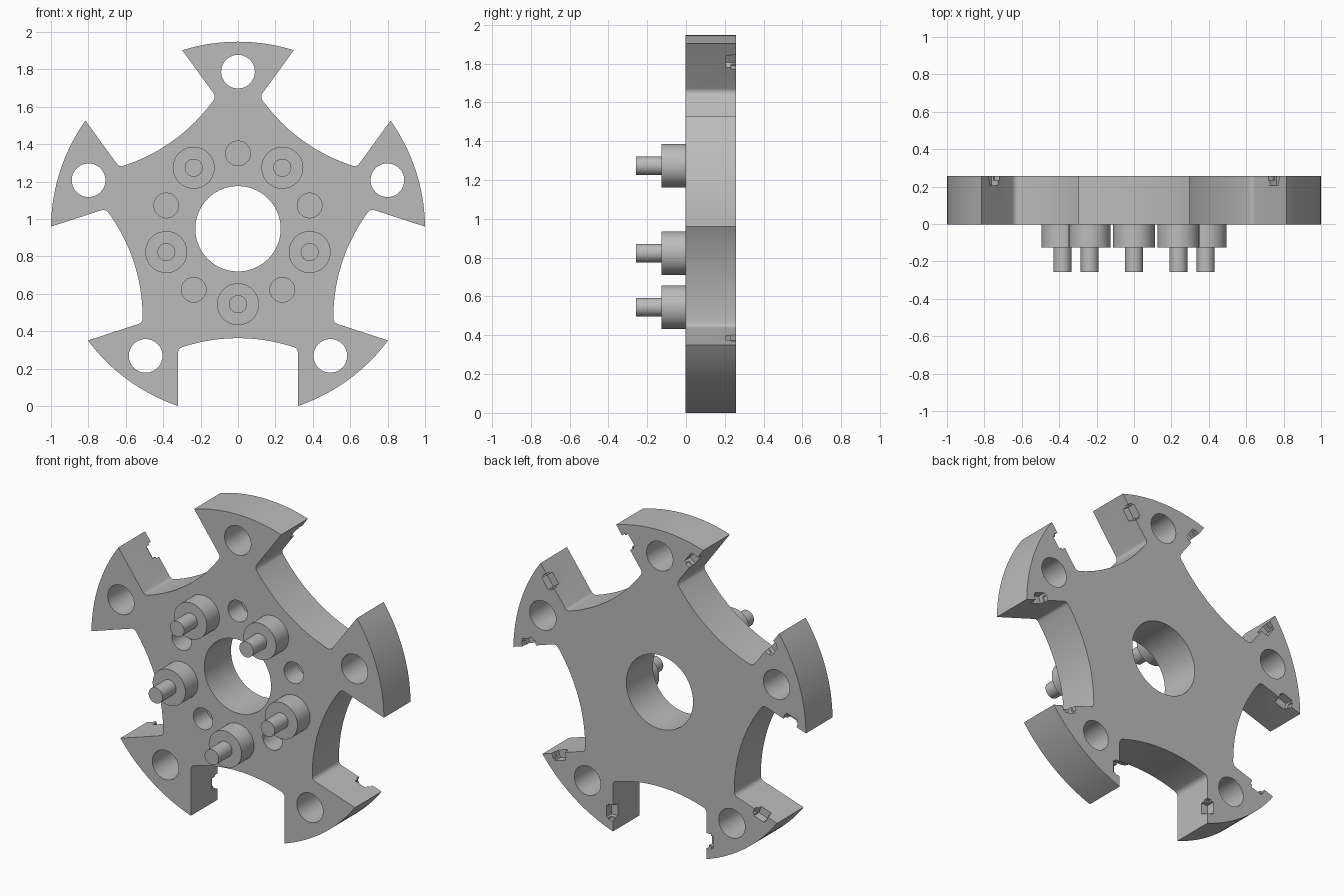
import bpy, bmesh
from math import sin, cos, tau, pi, radians, sqrt, asin, atan2
from mathutils import Matrix, Vector

if "Cube" in bpy.data.objects:
    bpy.data.objects.remove(bpy.data.objects["Cube"])

CZ = 0.948                    # height of the hub axis
FRONT, BACK = -0.003, 0.257   # plate faces along y
SLOT = 0.32                   # half width of the slots between arms
ARMS = [radians(90 + 72 * k) for k in range(5)]
SLOTS = [radians(-90 + 72 * k) for k in range(5)]

grey = bpy.data.materials.new("plain grey")
grey.use_nodes = True
grey.diffuse_color = (0.5, 0.5, 0.5, 1)
grey.node_tree.nodes["Principled BSDF"].inputs["Base Color"].default_value = (0.5, 0.5, 0.5, 1)


def place(u, v, y, a):
    """Point u along and v across the radial direction a, at depth y."""
    return Vector((u * cos(a) - v * sin(a), y, CZ + u * sin(a) + v * cos(a)))


def arc(cu, cv, r, a0, a1, n):
    return [(cu + r * cos(a0 + (a1 - a0) * i / n), cv + r * sin(a0 + (a1 - a0) * i / n))
            for i in range(n + 1)]


def finish(bm, name):
    bmesh.ops.recalc_face_normals(bm, faces=bm.faces)
    mesh = bpy.data.meshes.new(name)
    bm.to_mesh(mesh)
    bm.free()
    mesh.materials.append(grey)
    ob = bpy.data.objects.new(name, mesh)
    bpy.context.collection.objects.link(ob)
    return ob


def smooth(ob):
    bpy.ops.object.select_all(action='DESELECT')
    bpy.context.view_layer.objects.active = ob
    ob.select_set(True)
    bpy.ops.object.shade_smooth_by_angle(angle=radians(30))


def cylinder(bm, u, a, r, y0, y1, n=48):
    m = Matrix.Translation(place(u, 0, (y0 + y1) / 2, a)) @ Matrix.Rotation(pi / 2, 4, 'X')
    bmesh.ops.create_cone(bm, cap_ends=True, segments=n, radius1=r, radius2=r,
                          depth=y1 - y0, matrix=m)


def box(bm, a, u0, u1, v0, v1, y0, y1):
    """Box aligned to the radial direction a."""
    geom = bmesh.ops.create_cube(bm, size=1)["verts"]
    for p in geom:
        p.co = place((u0 + u1) / 2 + p.co.x * (u1 - u0), (v0 + v1) / 2 + p.co.y * (v1 - v0),
                     (y0 + y1) / 2 + p.co.z * (y1 - y0), a)


# Outline of one slot: straight walls, filleted corners, concave floor
R, F = 0.95, 0.03
floor_u = 0.585 + R
fillet_v = SLOT - F
fillet_u = floor_u - sqrt((R - F) ** 2 - fillet_v ** 2)
spread = atan2(fillet_v, floor_u - fillet_u)
slot = arc(fillet_u, -fillet_v, F, pi * 1.5, pi + spread, 6)
slot += arc(floor_u, 0, R, pi + spread, pi - spread, 24)[1:-1]
slot += arc(fillet_u, fillet_v, F, pi - spread, pi / 2, 6)

# Five armed plate
edge = asin(SLOT)
outline = []
for a in SLOTS:
    outline += [place(u, v, FRONT, a) for u, v in slot]
    outline += [place(u, v, FRONT, a) for u, v in arc(0, 0, 1, edge, tau / 5 - edge, 16)]
bm = bmesh.new()
face = bm.faces.new([bm.verts.new(p) for p in outline])
ext = bmesh.ops.extrude_face_region(bm, geom=[face])["geom"]
bmesh.ops.translate(bm, vec=(0, BACK - FRONT, 0),
                    verts=[g for g in ext if isinstance(g, bmesh.types.BMVert)])
plate = finish(bm, "star_plate")

# Cutters: centre bore, arm holes, blind front holes, rear edge notches
bm = bmesh.new()
cylinder(bm, 0, 0, 0.228, FRONT - 0.1, BACK + 0.1, 96)
for a in ARMS:
    cylinder(bm, 0.84, a, 0.09, FRONT - 0.1, BACK + 0.1)
    cylinder(bm, 0.403, a, 0.066, FRONT - 0.1, FRONT + 0.13)
holes = finish(bm, "hole_cutter")
cutters = [holes]
for name, u0, u1, depth, y0 in (("notch_cutter", 0.795, 0.87, 0.045, BACK - 0.052),
                                ("notch_step_cutter", 0.785, 0.88, 0.03, BACK - 0.025)):
    bm = bmesh.new()
    for a in SLOTS:
        for s in (-1, 1):
            box(bm, a, u0, u1, s * (SLOT + depth), s * (SLOT - 0.03), y0, BACK + 0.05)
    cutters.append(finish(bm, name))

for c in cutters:
    c.hide_render = True
    mod = plate.modifiers.new(c.name, 'BOOLEAN')
    mod.operation, mod.solver, mod.object = 'DIFFERENCE', 'EXACT', c
bpy.context.view_layer.update()
cut = bpy.data.meshes.new_from_object(plate.evaluated_get(bpy.context.evaluated_depsgraph_get()))
plate.modifiers.clear()
plate.data = cut
for c in cutters:
    bpy.data.objects.remove(c)
smooth(plate)

# Stepped studs on the front
for i, a in enumerate(SLOTS):
    for part, r, y0, y1 in (("stud_base", 0.112, -0.126, FRONT + 0.01),
                            ("stud_pin", 0.048, -0.257, -0.12)):
        bm = bmesh.new()
        cylinder(bm, 0.403, a, r, y0, y1)
        smooth(finish(bm, f"{part}_{i + 1}"))
